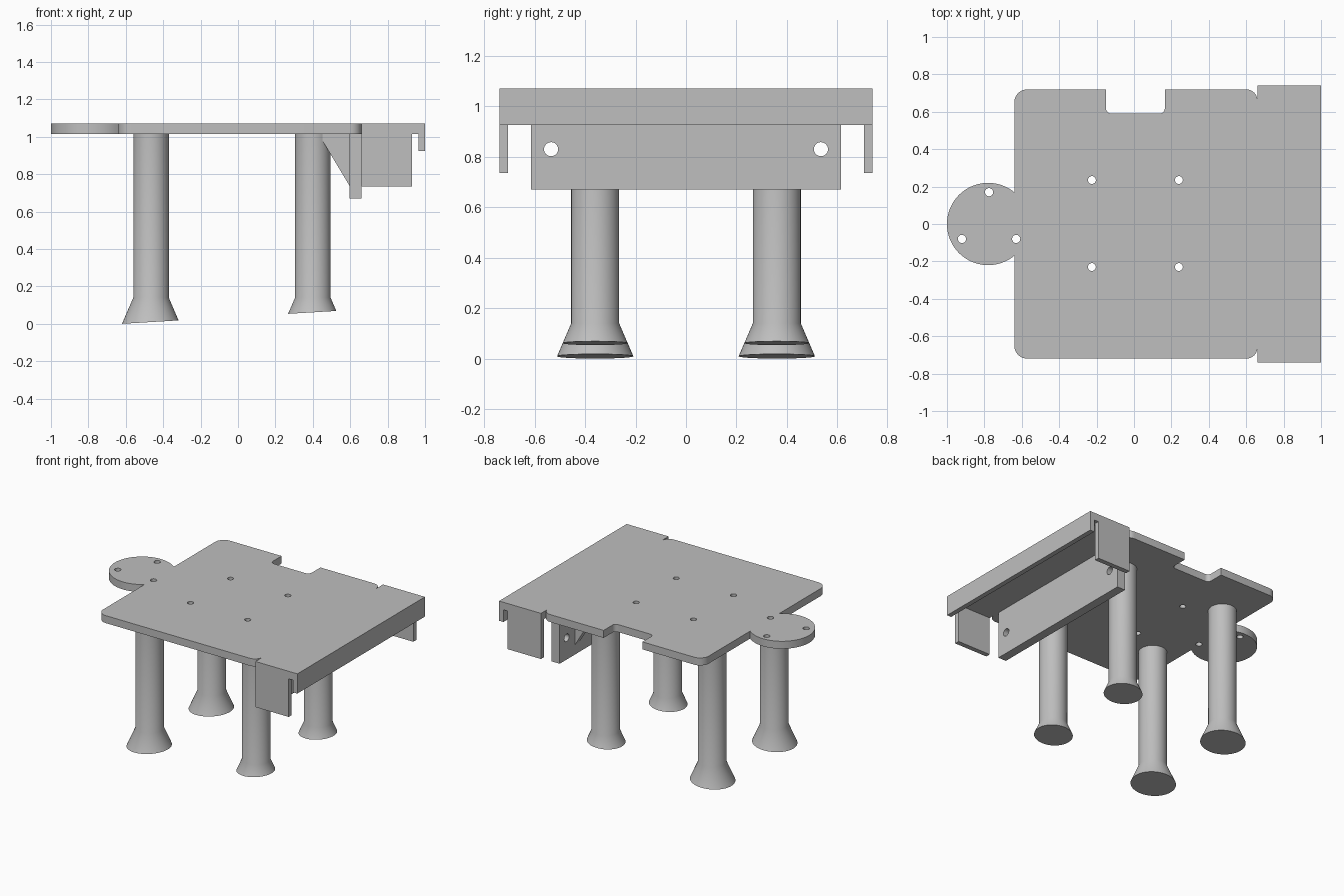
import bpy
import bmesh
from math import pi, sin, cos, acos, radians
from mathutils import Vector, Matrix

cube = bpy.data.objects.get("Cube")
if cube:
    bpy.data.objects.remove(cube)

grey = bpy.data.materials.new("plain grey")
grey.use_nodes = True
colour = (0.52, 0.52, 0.52, 1)
grey.diffuse_color = colour
grey.node_tree.nodes["Principled BSDF"].inputs["Base Color"].default_value = colour

# Axis frames: profile u, profile v, extrusion direction
FLAT = Matrix.Identity(3)
FACING_X = Matrix(((0, 0, 1), (1, 0, 0), (0, 1, 0)))   # u=y, v=z
FACING_Y = Matrix(((0, 1, 0), (0, 0, 1), (1, 0, 0)))   # u=z, v=x


def finish(name, bm):
    bmesh.ops.recalc_face_normals(bm, faces=bm.faces)
    mesh = bpy.data.meshes.new(name)
    bm.to_mesh(mesh)
    bm.free()
    mesh.materials.append(grey)
    obj = bpy.data.objects.new(name, mesh)
    bpy.context.collection.objects.link(obj)
    bpy.ops.object.select_all(action="DESELECT")
    obj.select_set(True)
    bpy.context.view_layer.objects.active = obj
    bpy.ops.object.shade_smooth_by_angle(angle=radians(25))
    return obj


def arc(cx, cy, r, start, end, steps):
    return [(cx + r * cos(start + (end - start) * i / steps),
             cy + r * sin(start + (end - start) * i / steps)) for i in range(steps + 1)]


def hole(cx, cy, r):
    return arc(cx, cy, r, 0, 2 * pi, 24)[:-1]


def fillet(prev, corner, nxt, r, steps=8):
    """Round a right-angled corner."""
    p = Vector(corner)
    u = (Vector(prev) - p).normalized()
    v = (Vector(nxt) - p).normalized()
    c = p + (u + v) * r
    return [tuple(c - r * (v * cos(t) + u * sin(t)))
            for t in (pi / 2 * i / steps for i in range(steps + 1))]


def prism(name, loops, low, high, frame=FLAT):
    """Extrude an outline, with any holes, between two levels."""
    bm = bmesh.new()
    edges = []
    for loop in loops:
        vs = [bm.verts.new(frame @ Vector((u, v, low))) for u, v in loop]
        edges += [bm.edges.new((a, b)) for a, b in zip(vs, vs[1:] + vs[:1])]
    bmesh.ops.triangle_fill(bm, use_beauty=True, use_dissolve=False, edges=edges)
    out = bmesh.ops.extrude_face_region(bm, geom=bm.faces[:], use_keep_orig=True)
    top = [g for g in out["geom"] if isinstance(g, bmesh.types.BMVert)]
    bmesh.ops.translate(bm, verts=top, vec=frame @ Vector((0, 0, high - low)))
    return finish(name, bm)


def rect(u0, u1, v0, v1):
    return [(u0, v0), (u1, v0), (u1, v1), (u0, v1)]


# Table top: rounded plate, round tab, back notch and wider end
UNDER, TOP = 1.015, 1.07
LEFT, JOIN, EDGE, WIDE = -0.64, 0.66, 0.72, 0.74
tab_x, tab_r = -0.78, 0.22
a = acos((LEFT - tab_x) / tab_r)
outline = fillet((LEFT, 0), (LEFT, -EDGE), (0, -EDGE), 0.07)
outline += fillet((0, -EDGE), (JOIN, -EDGE), (JOIN, 0), 0.06)
outline += [(JOIN, -WIDE), (1, -WIDE), (1, WIDE), (JOIN, WIDE)]
outline += fillet((JOIN, 0), (JOIN, EDGE), (0, EDGE), 0.06)
outline += [(0.165, EDGE)]
outline += fillet((0.165, EDGE), (0.165, 0.59), (0, 0.59), 0.03)
outline += fillet((0, 0.59), (-0.15, 0.59), (-0.15, EDGE), 0.03)
outline += [(-0.15, EDGE)]
outline += fillet((0, EDGE), (LEFT, EDGE), (LEFT, 0), 0.07)
outline += arc(tab_x, 0, tab_r, a, 2 * pi - a, 48)
holes = [hole(x, y, 0.021) for x in (-0.225, 0.24) for y in (-0.23, 0.235)]
holes += [hole(x, y, 0.022) for x, y in ((-0.775, 0.17), (-0.92, -0.08), (-0.63, -0.08))]
prism("table_top", [outline] + holes, UNDER, TOP)

# Hanging lip across the wide end
prism("end_lip", [rect(0.965, 1, -WIDE, WIDE)], 0.925, UNDER)

# Cross plate with two bolt holes
prism("cross_plate", [rect(-0.615, 0.615, 0.67, UNDER)]
      + [hole(y, 0.83, 0.028) for y in (-0.535, 0.535)], 0.595, JOIN, FACING_X)


# Flared legs, their feet cut by one sloping ground plane
def leg(name, cx, cy, sides=48):
    slope, taper, r, knee, edge_x = 0.06, 0.43, 0.095, 0.14, -0.62
    bm = bmesh.new()
    rings = [[], [], []]
    for i in range(sides):
        c, s = cos(2 * pi * i / sides), sin(2 * pi * i / sides)
        # Where the cone side meets the sloping plane
        z = slope * (cx - edge_x + c * (r + taper * knee)) / (1 + slope * taper * c)
        foot_r = r + taper * (knee - z)
        for ring, rad, h in zip(rings, (foot_r, r, r), (z, knee, UNDER)):
            ring.append(bm.verts.new((cx + rad * c, cy + rad * s, h)))
    for lower, upper in zip(rings, rings[1:]):
        for i in range(sides):
            j = (i + 1) % sides
            bm.faces.new((lower[i], lower[j], upper[j], upper[i]))
    bm.faces.new(rings[0])
    bm.faces.new(rings[2])
    finish(name, bm)


# Mirrored parts
for side, s in (("left", 1), ("right", -1)):
    word = "back" if s > 0 else "front"
    prism(word + "_flap", [rect(JOIN, 0.93, *sorted((s * 0.705, s * WIDE)))], 0.735, UNDER)
    prism(word + "_gusset", [[(UNDER, 0.43), (UNDER, 0.595), (0.74, 0.595)]],
          *sorted((s * 0.39, s * 0.44)), FACING_Y)
    leg(word + "_leg_tab_end", -0.465, s * 0.36)
    leg(word + "_leg_lip_end", 0.40, s * 0.36)
